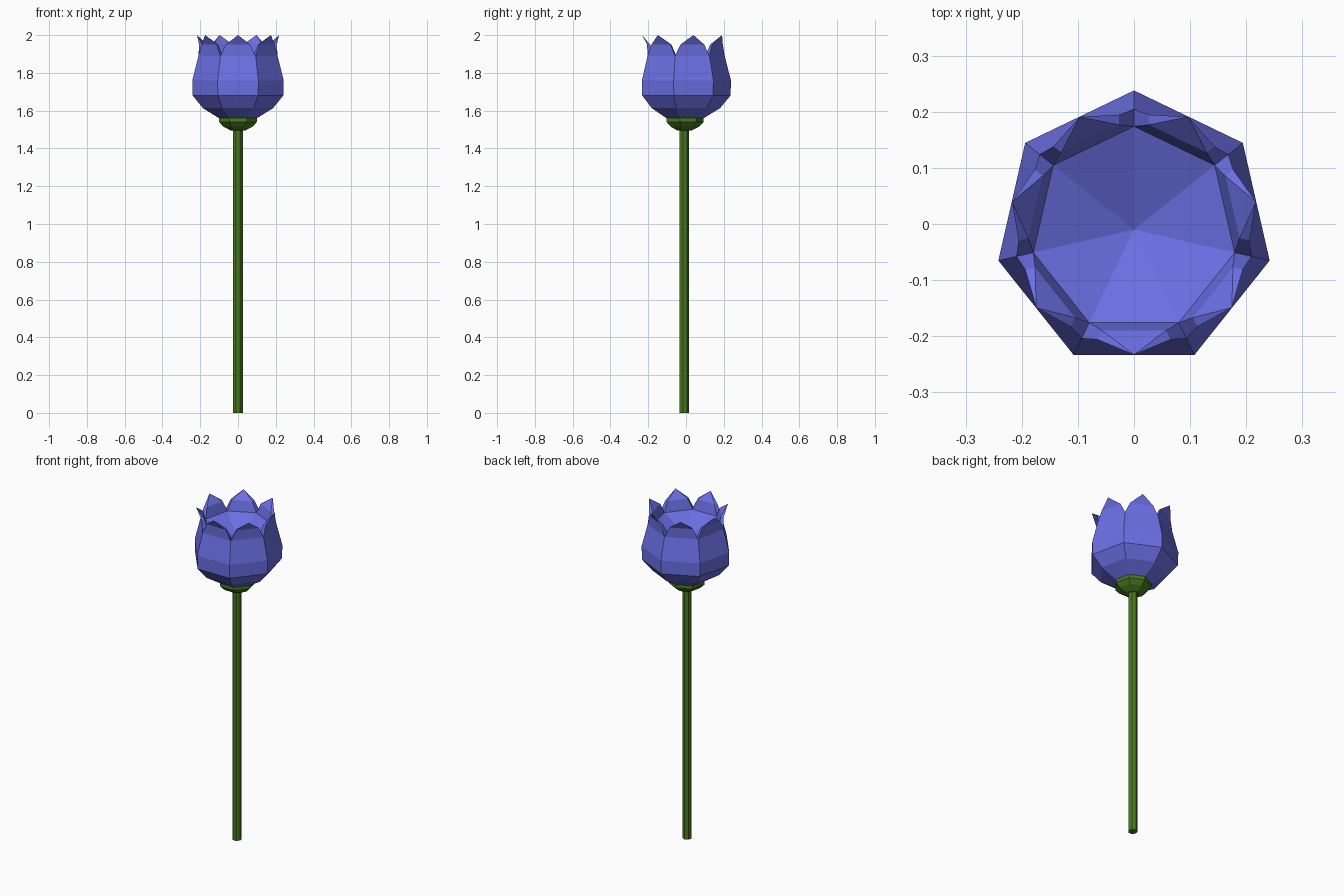
import bpy, bmesh, math
from mathutils import Vector

if "Cube" in bpy.data.objects:
    bpy.data.objects.remove(bpy.data.objects["Cube"])

N = 7          # everything is seven-sided
CY = -0.01     # flower axis sits slightly forward so the bounds are centred


def material(name, color):
    m = bpy.data.materials.new(name)
    m.diffuse_color = color
    m.use_nodes = True
    m.node_tree.nodes["Principled BSDF"].inputs["Base Color"].default_value = m.diffuse_color
    return m


def polar(r, a, z):
    return Vector((r * math.cos(a), CY + r * math.sin(a), z))


def corner(i):
    return math.pi / 2 + 2 * math.pi * i / N


def add_ring(bm, r, z):
    return [bm.verts.new(polar(r, corner(i), z)) for i in range(N)]


def skin(bm, profile):
    rings = [add_ring(bm, r, z) for r, z in profile]
    for lo, hi in zip(rings, rings[1:]):
        for i in range(N):
            j = (i + 1) % N
            bm.faces.new((lo[i], lo[j], hi[j], hi[i]))
    return rings


def finish(bm, name, mat):
    bmesh.ops.recalc_face_normals(bm, faces=bm.faces[:])
    me = bpy.data.meshes.new(name)
    bm.to_mesh(me)
    bm.free()
    me.materials.append(mat)
    ob = bpy.data.objects.new(name, me)
    bpy.context.collection.objects.link(ob)
    return ob


def lathe(name, profile, mat):
    bm = bmesh.new()
    rings = skin(bm, profile)
    bm.faces.new(rings[0])
    bm.faces.new(rings[-1])
    return finish(bm, name, mat)


green = material("stem_green", (0.065, 0.2, 0.013, 1))
blue = material("petal_blue", (0.147, 0.162, 0.78, 1))

# Stem and the green cup under the flower
lathe("stem", [(0.026, 0), (0.026, 1.51)], green)
lathe("calyx", [(0.04, 1.495), (0.078, 1.515), (0.103, 1.54), (0.103, 1.563)], green)

# Flower head: outer shell
bm = bmesh.new()
rings = skin(bm, [(0.103, 1.56), (0.19, 1.613), (0.246, 1.68),
                  (0.248, 1.76), (0.215, 1.89)])
bm.faces.new(rings[0])
outer = rings[-1]

# Shallow bowl inside the petals
inner = add_ring(bm, 0.184, 1.89)
centre = bm.verts.new((0, CY, 1.81))
for i in range(N):
    bm.faces.new((inner[i], inner[(i + 1) % N], centre))

# Pointed petal tip over each side
for i in range(N):
    j = (i + 1) % N
    mid = corner(i + 0.5)
    side = Vector((-math.sin(mid), math.cos(mid), 0))
    tip = bm.verts.new(polar(0.223, mid, 2.0))
    om, im = [[bm.verts.new(polar(r, mid, 1.95) + side * s * w) for s in (-1, 1)]
              for r, w in ((0.196, 0.065), (0.18, 0.057))]
    A, B, a, b = outer[i], outer[j], inner[i], inner[j]
    for f in ((A, B, om[1], om[0]), (om[0], om[1], tip),
              (b, a, im[0], im[1]), (im[1], im[0], tip),
              (A, om[0], im[0], a), (om[0], tip, im[0]),
              (B, b, im[1], om[1]), (om[1], im[1], tip)):
        bm.faces.new(f)
finish(bm, "flower_head", blue)
